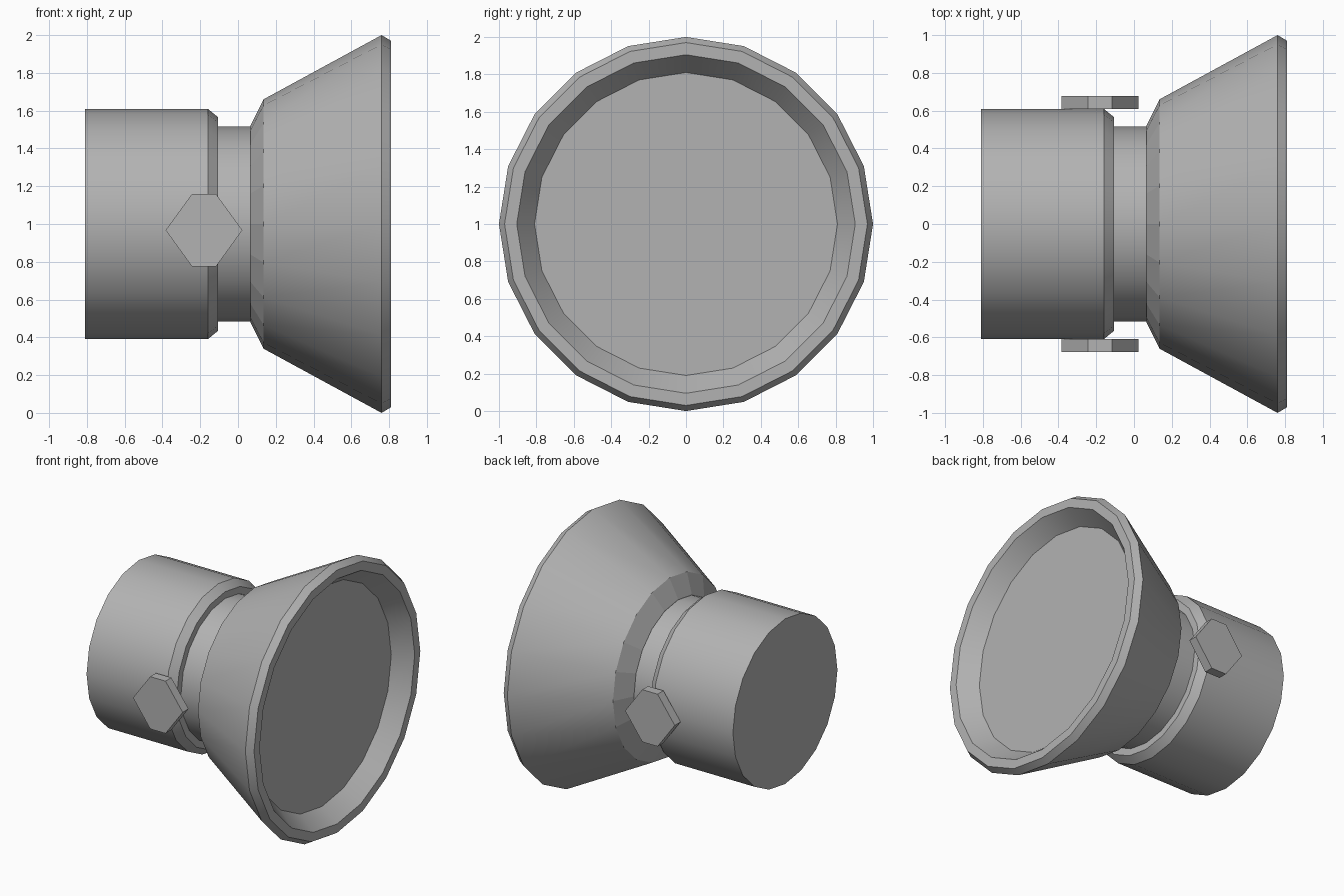
import bpy, bmesh, math

SIDES = 20
AXIS_Z = 1.0

old = bpy.data.objects.get("Cube")
if old:
    bpy.data.objects.remove(old, do_unlink=True)

grey = bpy.data.materials.new("mid_grey")
grey.use_nodes = True
colour = (0.45, 0.45, 0.45, 1.0)
grey.diffuse_color = colour
grey.node_tree.nodes["Principled BSDF"].inputs["Base Color"].default_value = colour


def finish(name, bm):
    """Turn a bmesh into a smooth object with sharp edges kept."""
    bmesh.ops.recalc_face_normals(bm, faces=bm.faces)
    mesh = bpy.data.meshes.new(name)
    bm.to_mesh(mesh)
    bm.free()
    mesh.materials.append(grey)
    obj = bpy.data.objects.new(name, mesh)
    bpy.context.collection.objects.link(obj)
    bpy.ops.object.select_all(action="DESELECT")
    obj.select_set(True)
    bpy.context.view_layer.objects.active = obj
    bpy.ops.object.shade_smooth_by_angle(angle=math.radians(30))
    return obj


def lathe(name, profile):
    """Revolve (x, radius) points about the long axis and cap both ends."""
    bm = bmesh.new()
    rings = []
    for x, r in profile:
        angles = [2 * math.pi * i / SIDES for i in range(SIDES)]
        rings.append([bm.verts.new((x, r * math.sin(a), AXIS_Z + r * math.cos(a)))
                      for a in angles])
    for a, b in zip(rings, rings[1:]):
        for i in range(SIDES):
            j = (i + 1) % SIDES
            bm.faces.new((a[i], a[j], b[j], b[i]))
    bm.faces.new(rings[0])
    bm.faces.new(rings[-1])
    return finish(name, bm)


# Rear housing with a chamfered front edge
lathe("rear_housing", [(-0.81, 0.61), (-0.16, 0.61), (-0.105, 0.565)])

# Narrow neck joining housing and head
lathe("neck", [(-0.12, 0.515), (0.08, 0.515)])

# Flared head with a bevelled rim and a recessed lens floor
head = lathe("flared_head", [(0.065, 0.52), (0.135, 0.66), (0.76, 1.0),
                             (0.81, 0.97), (0.81, 0.905), (0.685, 0.81)])

# The short collar of the head is faceted
for face in head.data.polygons:
    if face.center.x < 0.13 and abs(face.normal.x) < 0.99:
        face.use_smooth = False

# Ten-sided pivot discs on both sides
for name, side in (("front_pivot_disc", -1), ("back_pivot_disc", 1)):
    bm = bmesh.new()
    bmesh.ops.create_circle(bm, cap_ends=True, radius=0.203, segments=10)
    # Stand the circle up with one corner pointing along x
    for v in bm.verts:
        a = math.atan2(v.co.y, v.co.x)
        step = math.pi / 5
        a = round(a / step) * step
        v.co = (-0.18 + 0.203 * math.cos(a), side * 0.61, 0.967 + 0.203 * math.sin(a))
    out = bmesh.ops.extrude_face_region(bm, geom=bm.faces[:])
    moved = [e for e in out["geom"] if isinstance(e, bmesh.types.BMVert)]
    bmesh.ops.translate(bm, verts=moved, vec=(0, side * 0.068, 0))
    # Keep the inner cap so the disc is closed
    inner = [v for v in bm.verts if abs(v.co.y) < 0.62]
    if not any(all(v in inner for v in f.verts) for f in bm.faces):
        bmesh.ops.contextual_create(bm, geom=inner)
    finish(name, bm)
